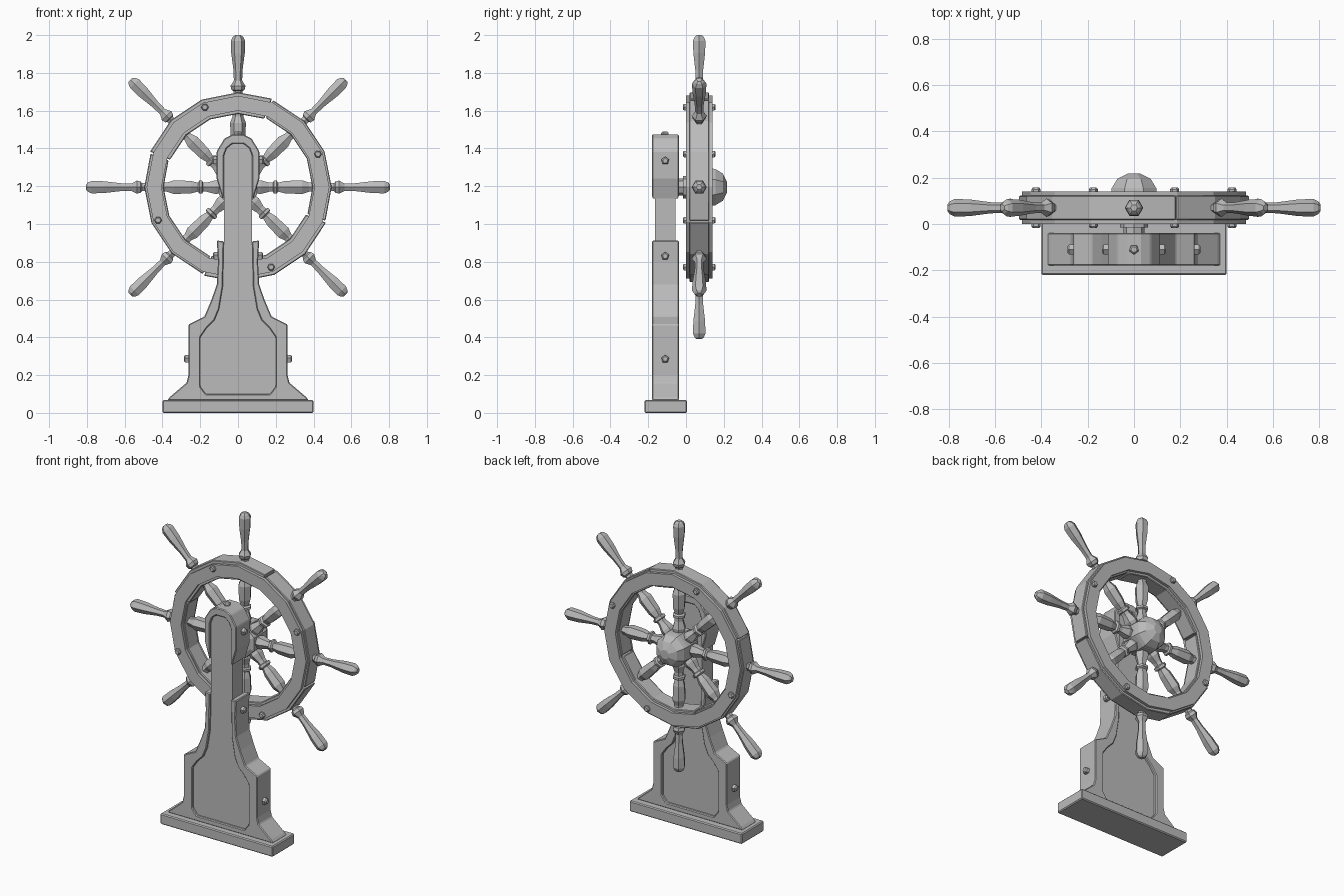
import bpy, bmesh, math
from mathutils import Matrix, Vector

if "Cube" in bpy.data.objects:
    bpy.data.objects.remove(bpy.data.objects["Cube"])

wood = bpy.data.materials.new("weathered grey")
wood.diffuse_color = (0.5, 0.5, 0.5, 1)
wood.use_nodes = True
wood.node_tree.nodes["Principled BSDF"].inputs["Base Color"].default_value = wood.diffuse_color
HUB = Vector((0, 0.07, 1.195))


def finish(name, bm, bevel=0):
    bmesh.ops.recalc_face_normals(bm, faces=bm.faces)
    me = bpy.data.meshes.new(name)
    bm.to_mesh(me)
    bm.free()
    me.materials.append(wood)
    ob = bpy.data.objects.new(name, me)
    bpy.context.collection.objects.link(ob)
    if bevel:
        m = ob.modifiers.new("worn edges", 'BEVEL')
        m.width, m.segments, m.limit_method = bevel, 1, 'ANGLE'
    return ob


def prism(name, pts, y0, y1, bevel=0):
    """Extrude an x-z outline along y."""
    bm = bmesh.new()
    face = bm.faces.new([bm.verts.new((x, y0, z)) for x, z in pts])
    ext = bmesh.ops.extrude_face_region(bm, geom=[face])["geom"]
    bmesh.ops.translate(bm, verts=[v for v in ext if isinstance(v, bmesh.types.BMVert)],
                        vec=(0, y1 - y0, 0))
    return finish(name, bm, bevel)


def lathe(name, profile, sides, origin, axis, phase=0):
    """Turn (distance along axis, radius) pairs into a faceted solid."""
    mat = Matrix.Translation(origin) @ Vector(axis).to_track_quat('Z', 'Y').to_matrix().to_4x4()
    bm = bmesh.new()
    rings = []
    for d, r in profile:
        rings.append([bm.verts.new(mat @ Vector((r * math.cos(a), r * math.sin(a), d)))
                      for a in (phase + math.tau * i / sides for i in range(sides))])
    for lo, hi in zip(rings, rings[1:]):
        for i in range(sides):
            j = (i + 1) % sides
            bm.faces.new((lo[i], lo[j], hi[j], hi[i]))
    bm.faces.new(rings[0])
    bm.faces.new(rings[-1])
    return finish(name, bm)


def mirrored(half):
    return half + [(-x, z) for x, z in reversed(half)]


def polar(r, deg):
    a = math.radians(deg)
    return (r * math.cos(a), HUB.z + r * math.sin(a))


def arc(name, angles, r_in, r_out, y0, y1, bevel=0):
    pts = [polar(r_out, a) for a in angles] + [polar(r_in, a) for a in reversed(angles)]
    return prism(name, pts, y0, y1, bevel)


# Base plinth
prism("base", [(-0.4, 0), (0.4, 0), (0.4, 0.068), (-0.4, 0.068)], -0.22, 0.005, 0.006)

# Recessed centre panel of the pedestal
side = [(0.17, 0.10), (0.2, 0.14), (0.2, 0.4), (0.165, 0.45), (0.125, 0.49),
        (0.1, 0.55), (0.08, 0.67), (0.075, 0.91)]
arch = [(0.075, 1.15), (0.075, 1.36), (0.06, 1.4), (0.03, 1.425)]
prism("pedestal_panel", mirrored(side + arch), -0.165, -0.055)

# Raised lower frame around the panel
outer = [(0.375, 0.066), (0.36, 0.085), (0.272, 0.16), (0.262, 0.2), (0.262, 0.468),
         (0.178, 0.51), (0.14, 0.6), (0.112, 0.68), (0.106, 0.8), (0.112, 0.912)]
loop = [(-x, z) for x, z in reversed(outer)] + outer
loop += list(reversed(side)) + [(-x, z) for x, z in side]
prism("lower_frame", loop, -0.18, -0.038, 0.005)

# Raised arched cap at the top of the pedestal
outer = [(0.08, 1.13), (0.113, 1.24), (0.113, 1.385), (0.072, 1.452), (0.03, 1.474)]
loop = mirrored(outer)
loop += [(-x, z) for x, z in arch] + list(reversed(arch))
prism("cap_frame", loop, -0.18, -0.038, 0.005)

# Pedestal bolts
bolt = [(-0.03, 0.022), (0.018, 0.022), (0.025, 0.014)]
for s in (1, -1):
    for x, z in ((0.262, 0.285), (0.108, 0.83), (0.113, 1.335)):
        lathe("pedestal_bolt", bolt, 5, (s * x, -0.11, z), (s, 0, 0), math.pi / 2)
lathe("top_bolt", [(-0.03, 0.022), (0.01, 0.022), (0.018, 0.014)], 5,
      (0, -0.11, 1.472), (0, 0, 1), math.pi / 2)

# Axle and domed hub
lathe("axle", [(-0.135, 0.045), (-0.085, 0.045), (-0.085, 0.06), (-0.06, 0.06)], 8, HUB, (0, 1, 0))
lathe("hub", [(-0.06, 0.085), (-0.05, 0.108), (0.06, 0.108), (0.085, 0.104),
              (0.125, 0.078), (0.147, 0.03)], 8, HUB, (0, 1, 0), math.pi / 8)

# Rim: four lapped segments with slightly stepped joints
for k in range(4):
    a = 69 + 90 * k
    angles = [a, 90 * (k + 1), 90 * k + 112.5, 90 * k + 135, a + 89]
    inset = 0.006 * (k % 2)
    arc("rim_segment", angles, 0.388 + inset, 0.502 - inset, 0.018, 0.122, 0.004)

# Cover rings on both faces of the rim, made of matching segments
for y0, y1 in ((0.0, 0.02), (0.12, 0.14)):
    for k in range(16):
        arc("rim_plate", [22.5 * k, 22.5 * (k + 1)], 0.405, 0.484, y0, y1)

# Rim bolts passing through both faces
for k in range(4):
    x, z = polar(0.458, 22.5 + 90 * k)
    lathe("rim_bolt", [(-0.087, 0.014), (-0.08, 0.02), (0.08, 0.02), (0.087, 0.014)],
          6, (x, HUB.y, z), (0, 1, 0))

# Turned spokes and handles
spoke = [(0.08, 0.036), (0.12, 0.042), (0.165, 0.028), (0.185, 0.028), (0.19, 0.04),
         (0.205, 0.04), (0.212, 0.027), (0.25, 0.038), (0.34, 0.042), (0.375, 0.028), (0.4, 0.028)]
handle = [(0.48, 0.024), (0.508, 0.024), (0.515, 0.034), (0.535, 0.04), (0.565, 0.022),
          (0.62, 0.024), (0.71, 0.036), (0.775, 0.038), (0.795, 0.028), (0.805, 0.015)]
for k in range(8):
    a = math.radians(45 * k)
    axis = (math.cos(a), 0, math.sin(a))
    lathe("spoke", spoke, 6, HUB, axis)
    lathe("handle", handle, 6, HUB, axis)
